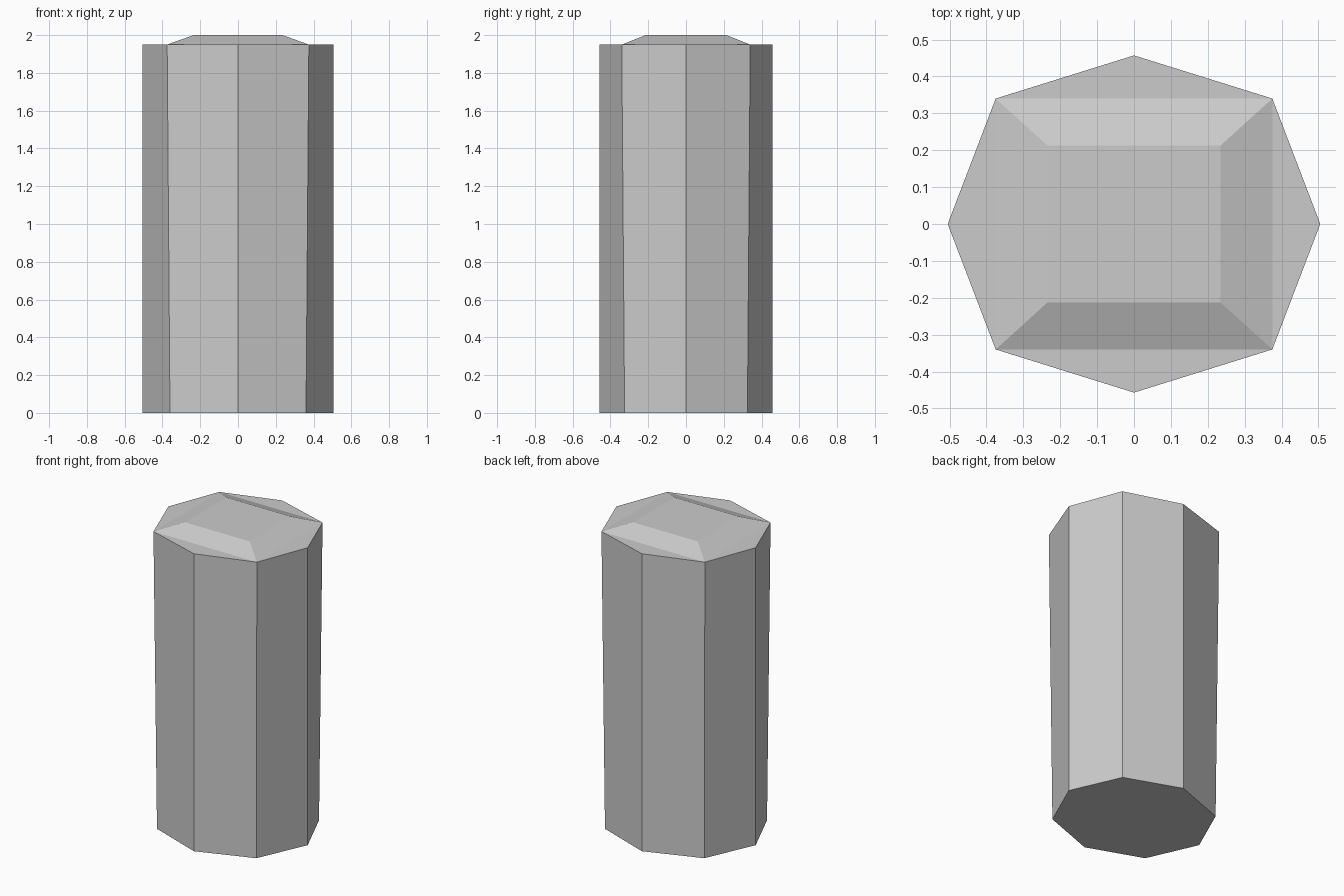
import bpy, bmesh

if "Cube" in bpy.data.objects:
    bpy.data.objects.remove(bpy.data.objects["Cube"])

RX, RY = 0.505, 0.457      # octagon points on the axes
BODY_TOP, TOP = 1.95, 2.0


def octagon(bm, dx, dy, z):
    pts = [(RX, 0), (dx, dy), (0, RY), (-dx, dy),
           (-RX, 0), (-dx, -dy), (0, -RY), (dx, -dy)]
    return [bm.verts.new((x, y, z)) for x, y in pts]


bm = bmesh.new()

# Eight-sided body whose diagonal edges flare slightly upwards
low = octagon(bm, 0.36, 0.325, 0)
high = octagon(bm, 0.375, 0.34, BODY_TOP)
bm.faces.new(low[::-1])
for i in range(8):
    j = (i + 1) % 8
    bm.faces.new((low[i], low[j], high[j], high[i]))

# Flat corner triangles around the raised cap
for i in range(0, 8, 2):
    bm.faces.new((high[i - 1], high[i], high[i + 1]))

# Bevelled rectangular cap rising from the diagonal corners
rim = high[1::2]
cap = [bm.verts.new((v.co.x * 0.627, v.co.y * 0.627, TOP)) for v in rim]
for i in range(4):
    j = (i + 1) % 4
    bm.faces.new((rim[i], rim[j], cap[j], cap[i]))
bm.faces.new(cap)

bmesh.ops.recalc_face_normals(bm, faces=bm.faces)
mesh = bpy.data.meshes.new("octagonal_post")
bm.to_mesh(mesh)
bm.free()
bpy.context.collection.objects.link(bpy.data.objects.new("octagonal_post", mesh))
